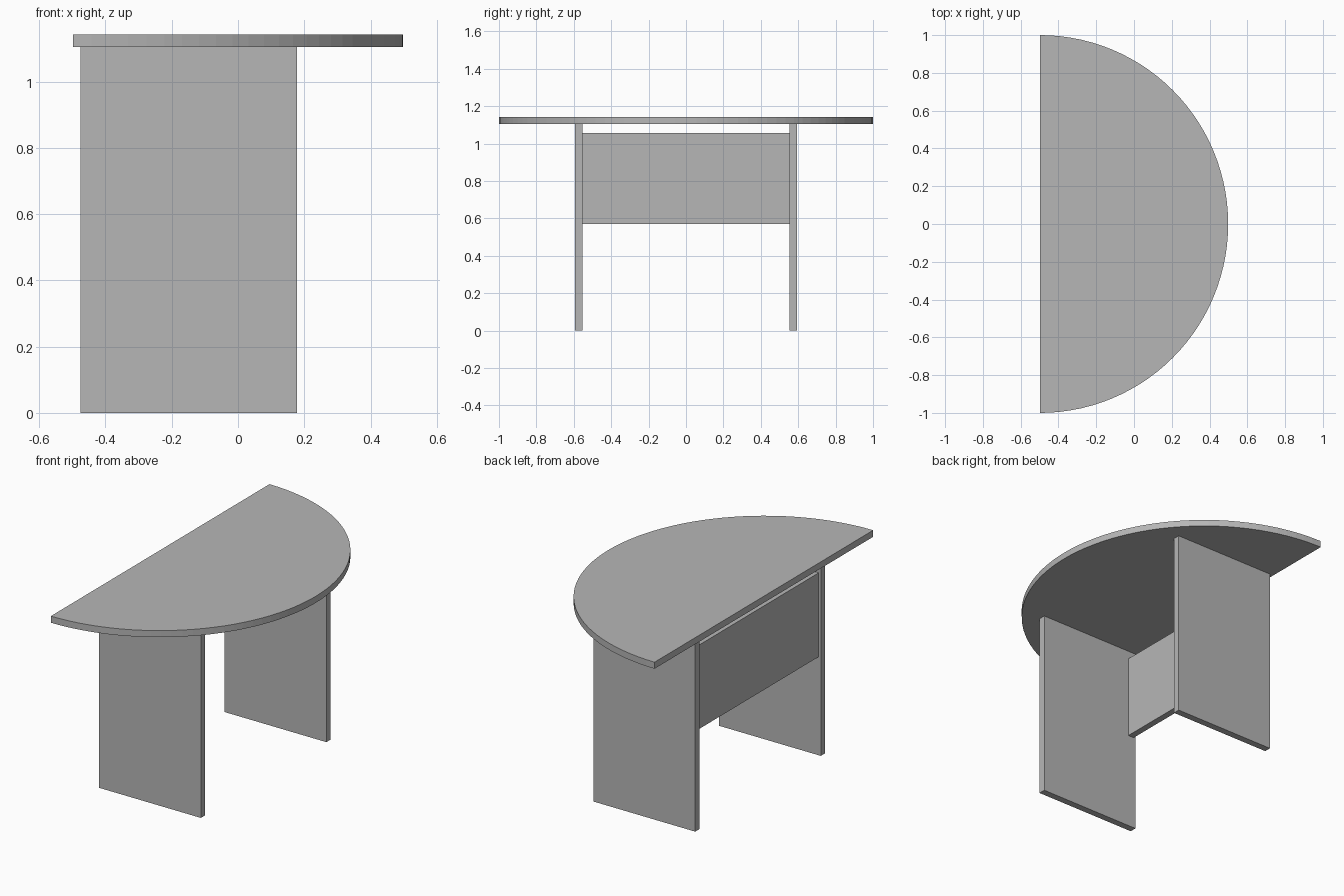
import bpy
import bmesh
import math

cube = bpy.data.objects.get("Cube")
if cube:
    bpy.data.objects.remove(cube, do_unlink=True)

grey = bpy.data.materials.new("plain grey")
grey.use_nodes = True
colour = (0.47, 0.47, 0.47, 1.0)
grey.diffuse_color = colour
grey.node_tree.nodes["Principled BSDF"].inputs["Base Color"].default_value = colour


def extrude_outline(name, outline, bottom, top):
    """Make a solid from a counter-clockwise xy outline between two heights."""
    bm = bmesh.new()
    base = bm.faces.new([bm.verts.new((x, y, bottom)) for x, y in outline])
    result = bmesh.ops.extrude_face_region(bm, geom=[base], use_keep_orig=True)
    raised = [v for v in result["geom"] if isinstance(v, bmesh.types.BMVert)]
    bmesh.ops.translate(bm, vec=(0, 0, top - bottom), verts=raised)
    bmesh.ops.recalc_face_normals(bm, faces=bm.faces)
    mesh = bpy.data.meshes.new(name)
    bm.to_mesh(mesh)
    bm.free()
    mesh.materials.append(grey)
    obj = bpy.data.objects.new(name, mesh)
    bpy.context.collection.objects.link(obj)
    return obj


def board(name, x0, x1, y0, y1, bottom, top):
    return extrude_outline(name, [(x0, y0), (x1, y0), (x1, y1), (x0, y1)], bottom, top)


TOP_UNDERSIDE = 1.104
TOP_SURFACE = 1.142
LEG_INNER = 0.554
LEG_OUTER = 0.594

# Half-round tabletop with its straight edge at -x
segments = 56
arc = [math.pi * (i / segments - 0.5) for i in range(segments + 1)]
extrude_outline("tabletop", [(math.cos(a) * 0.997 - 0.4985, math.sin(a)) for a in arc],
                TOP_UNDERSIDE, TOP_SURFACE)

# Slab legs
board("front_leg", -0.475, 0.178, -LEG_OUTER, -LEG_INNER, 0, TOP_UNDERSIDE)
board("back_leg", -0.475, 0.178, LEG_INNER, LEG_OUTER, 0, TOP_UNDERSIDE)

# Panel joining the legs, just inside their straight-edge ends
board("modesty_panel", -0.462, -0.424, -LEG_INNER, LEG_INNER, 0.57, 1.056)
